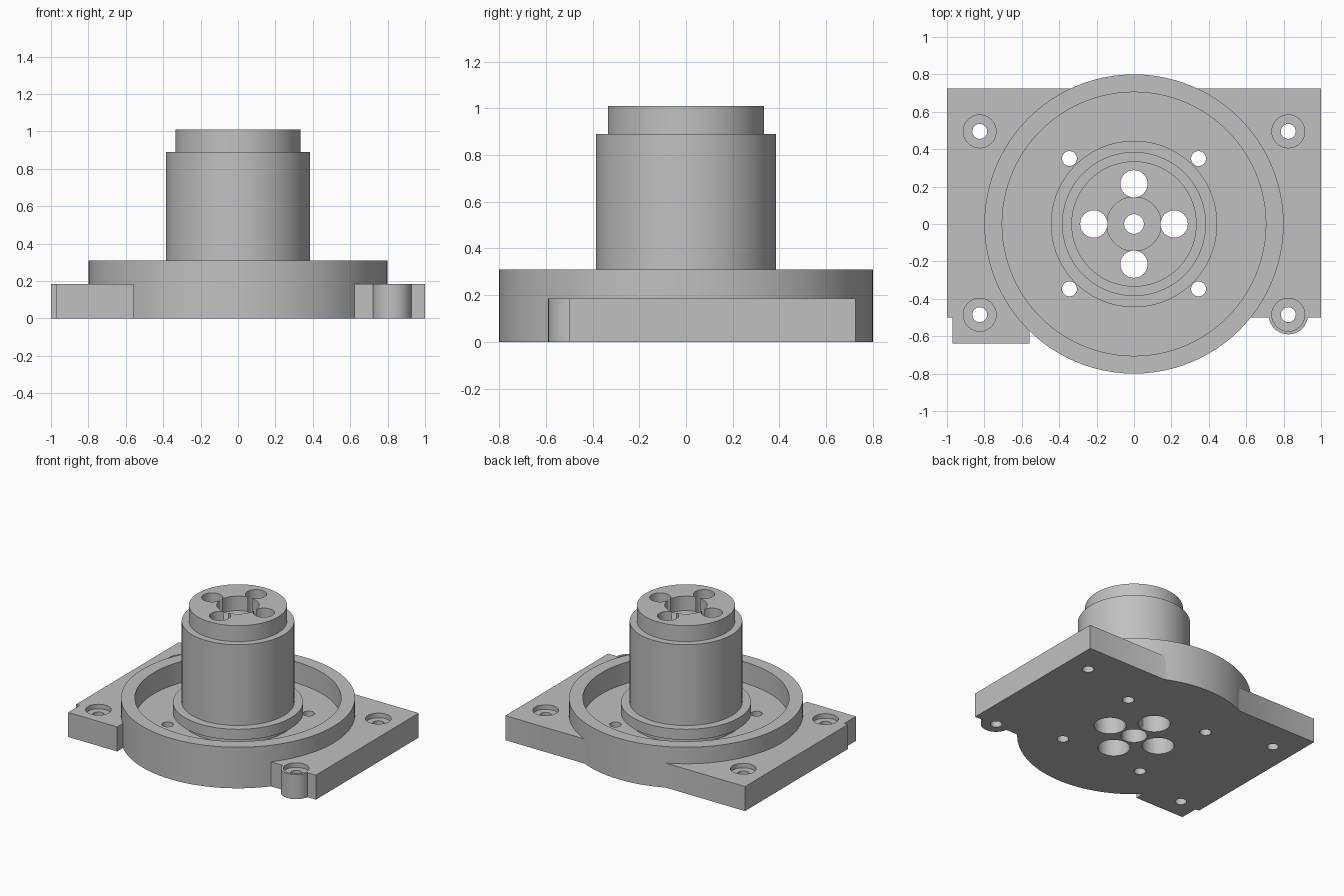
import bpy, bmesh, math

if "Cube" in bpy.data.objects:
    bpy.data.objects.remove(bpy.data.objects["Cube"])

metal = bpy.data.materials.new("machined_grey")
metal.diffuse_color = (0.53, 0.53, 0.53, 1)
metal.use_nodes = True
metal.node_tree.nodes["Principled BSDF"].inputs["Base Color"].default_value = metal.diffuse_color


def make_object(name, bm):
    bmesh.ops.recalc_face_normals(bm, faces=bm.faces)
    mesh = bpy.data.meshes.new(name)
    bm.to_mesh(mesh)
    bm.free()
    mesh.materials.append(metal)
    obj = bpy.data.objects.new(name, mesh)
    bpy.context.collection.objects.link(obj)
    return obj


def cylinder(name, x, y, r, z0, z1, sides=48):
    bm = bmesh.new()
    ring = [bm.verts.new((x + r * math.cos(2 * math.pi * i / sides),
                          y + r * math.sin(2 * math.pi * i / sides), z0)) for i in range(sides)]
    return extrude(name, bm, ring, z1 - z0)


def prism(name, outline, z0, z1):
    bm = bmesh.new()
    return extrude(name, bm, [bm.verts.new((x, y, z0)) for x, y in outline], z1 - z0)


def extrude(name, bm, ring, height):
    face = bm.faces.new(ring)
    top = bmesh.ops.extrude_face_region(bm, geom=[face])["geom"]
    bmesh.ops.translate(bm, vec=(0, 0, height),
                        verts=[v for v in top if isinstance(v, bmesh.types.BMVert)])
    return make_object(name, bm)


def lathe(name, profile, sides=96):
    bm = bmesh.new()
    verts = [bm.verts.new((r, 0, z)) for r, z in profile]
    edges = [bm.edges.new(p) for p in zip(verts, verts[1:])]
    bmesh.ops.spin(bm, geom=verts + edges, cent=(0, 0, 0), axis=(0, 0, 1),
                   angle=2 * math.pi, steps=sides, use_duplicate=False)
    bmesh.ops.remove_doubles(bm, verts=bm.verts, dist=1e-4)
    return make_object(name, bm)


def boolean(target, tools, operation):
    bpy.context.view_layer.objects.active = target
    for tool in tools:
        mod = target.modifiers.new("bool", 'BOOLEAN')
        mod.operation, mod.solver, mod.object = operation, 'EXACT', tool
        bpy.ops.object.modifier_apply(modifier=mod.name)


def discard(objects):
    for obj in objects:
        bpy.data.objects.remove(obj)


# Base: plate with front tab, round ear and raised bearing disc
H = 0.185
base = prism("mounting_base", [(-1, 0.725), (-1, -0.5), (-0.97, -0.5), (-0.97, -0.64),
                               (-0.56, -0.64), (-0.56, -0.5), (1, -0.5), (1, 0.725)], 0, H)
additions = [cylinder("ear", 0.825, -0.485, 0.105, 0, H),
             cylinder("disc", 0, 0, 0.8, 0, 0.31, 96)]
boolean(base, additions, 'UNION')
discard(additions)

# Spindle: neck, flange, barrel and top spigot
FLOOR = 0.15
spindle = lathe("spindle", [(0, FLOOR), (0.385, FLOOR), (0.385, 0.2), (0.445, 0.2),
                            (0.445, 0.28), (0.385, 0.28), (0.385, 0.89), (0.335, 0.89),
                            (0.335, 1.01), (0, 1.01)])

# Recess in the disc and corner screw holes
base_cuts = [cylinder("recess", 0, 0, 0.705, FLOOR, 0.5, 96)]
for x in (-0.825, 0.825):
    for y in (0.495, -0.485):
        base_cuts += [cylinder("screw_hole", x, y, 0.04, -0.1, 0.4, 24),
                      cylinder("screw_seat", x, y, 0.088, 0.15, 0.4, 32)]
for x in (-0.345, 0.345):
    for y in (-0.347, 0.35):
        base_cuts.append(cylinder("floor_hole", x, y, 0.04, -0.1, 0.4, 24))

# Bores running through both parts, wider from below
shared_cuts = [cylinder("centre_bore", 0, 0, 0.053, -0.1, 1.2, 32),
               cylinder("centre_lower_bore", 0, 0, 0.09, -0.1, 0.7, 32)]
for x, y in ((0.215, 0), (-0.215, 0), (0, 0.215), (0, -0.215)):
    shared_cuts += [cylinder("bolt_bore", x, y, 0.073, -0.1, 1.2, 32),
                    cylinder("bolt_lower_bore", x, y, 0.11, -0.1, 0.7, 32)]
top_cuts = [cylinder("centre_pocket", 0, 0, 0.145, 0.9, 1.2, 48)]

boolean(base, base_cuts + shared_cuts, 'DIFFERENCE')
boolean(spindle, shared_cuts + top_cuts, 'DIFFERENCE')
discard(base_cuts + shared_cuts + top_cuts)

# Smooth round walls, crisp edges
for obj in (base, spindle):
    bpy.ops.object.select_all(action='DESELECT')
    obj.select_set(True)
    bpy.context.view_layer.objects.active = obj
    bpy.ops.object.shade_smooth_by_angle(angle=math.radians(30))
